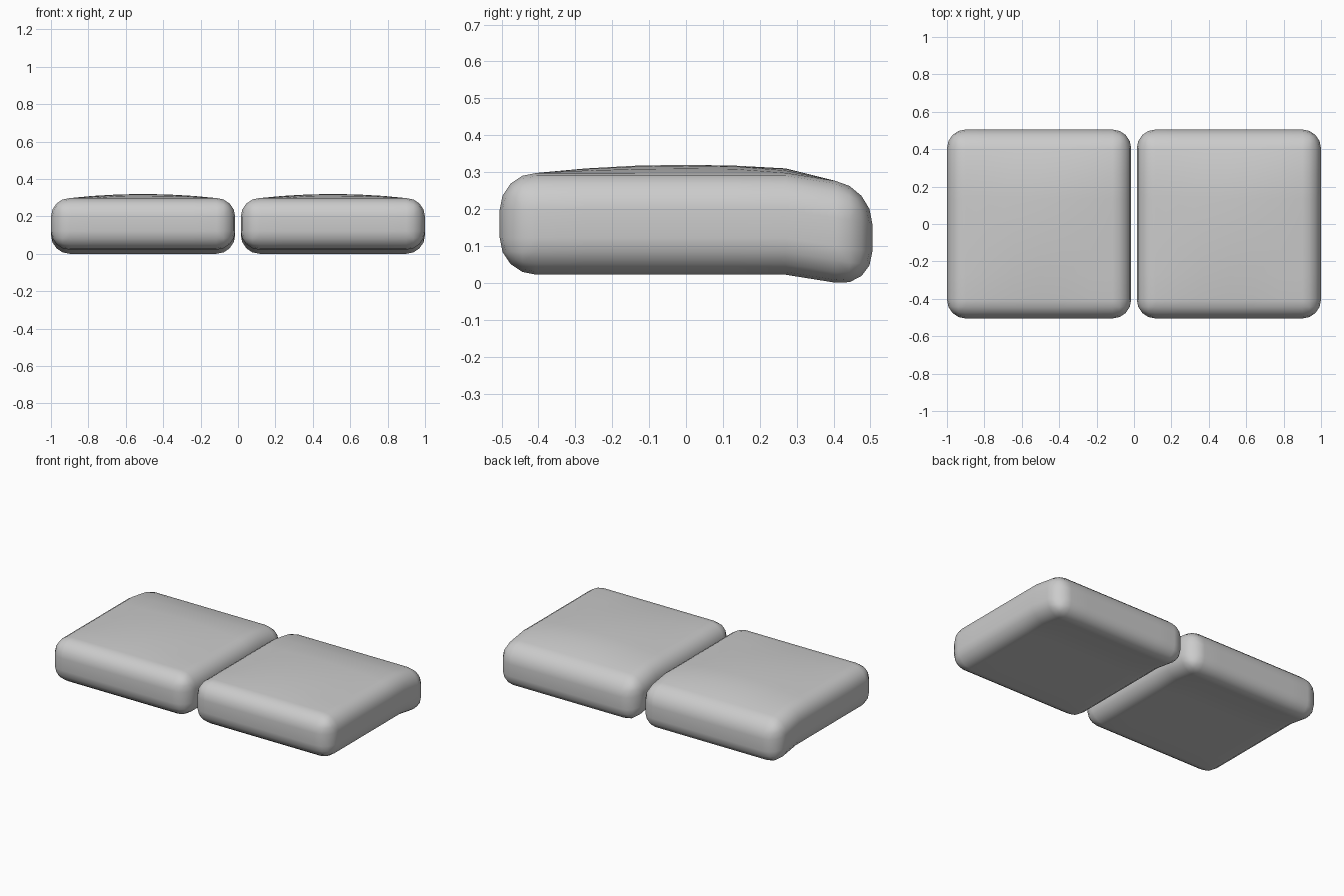
import bpy, bmesh
from mathutils import Vector

if "Cube" in bpy.data.objects:
    bpy.data.objects.remove(bpy.data.objects["Cube"], do_unlink=True)

WIDTH, DEPTH = 0.985, 1.01
BOTTOM, TOP = 0.022, 0.298
RADIUS, CROWN = 0.1, 0.022
HINGE, SLOPE = 0.27, 0.16


def make_cushion(name, x):
    # Rounded block
    bm = bmesh.new()
    bmesh.ops.create_cube(bm, size=1)
    bmesh.ops.scale(bm, vec=(WIDTH, DEPTH, TOP - BOTTOM), verts=bm.verts)
    bmesh.ops.translate(bm, vec=(0, 0, (TOP + BOTTOM) / 2), verts=bm.verts)
    bmesh.ops.bevel(bm, geom=bm.edges[:], offset=RADIUS, segments=4,
                    profile=0.5, affect='EDGES')

    # Loop cuts across both directions
    for axis in (Vector((1, 0, 0)), Vector((0, 1, 0))):
        for i in range(-2, 3):
            bmesh.ops.bisect_plane(bm, geom=bm.verts[:] + bm.edges[:] + bm.faces[:],
                                   plane_co=axis * (i * HINGE / 2), plane_no=axis)

    # Crowned top and drooping back edge
    half_x, half_y = WIDTH / 2 - RADIUS, DEPTH / 2 - RADIUS
    for v in bm.verts:
        if v.co.z > TOP - 0.001:
            u, w = v.co.x / half_x, v.co.y / half_y
            v.co.z += CROWN * max(0, 1 - u * u) * max(0, 1 - w * w)
        v.co.z -= SLOPE * max(0, v.co.y - HINGE)

    bmesh.ops.recalc_face_normals(bm, faces=bm.faces)
    for f in bm.faces:
        f.smooth = True
    mesh = bpy.data.meshes.new(name)
    bm.to_mesh(mesh)
    bm.free()
    obj = bpy.data.objects.new(name, mesh)
    obj.location.x = x
    bpy.context.collection.objects.link(obj)

    # Keep the broad faces evenly shaded
    obj.modifiers.new("Weighted Normal", 'WEIGHTED_NORMAL')


for side, sign in (("left", 1), ("right", -1)):
    make_cushion(side + "_seat_cushion", sign * (1 - WIDTH / 2))
